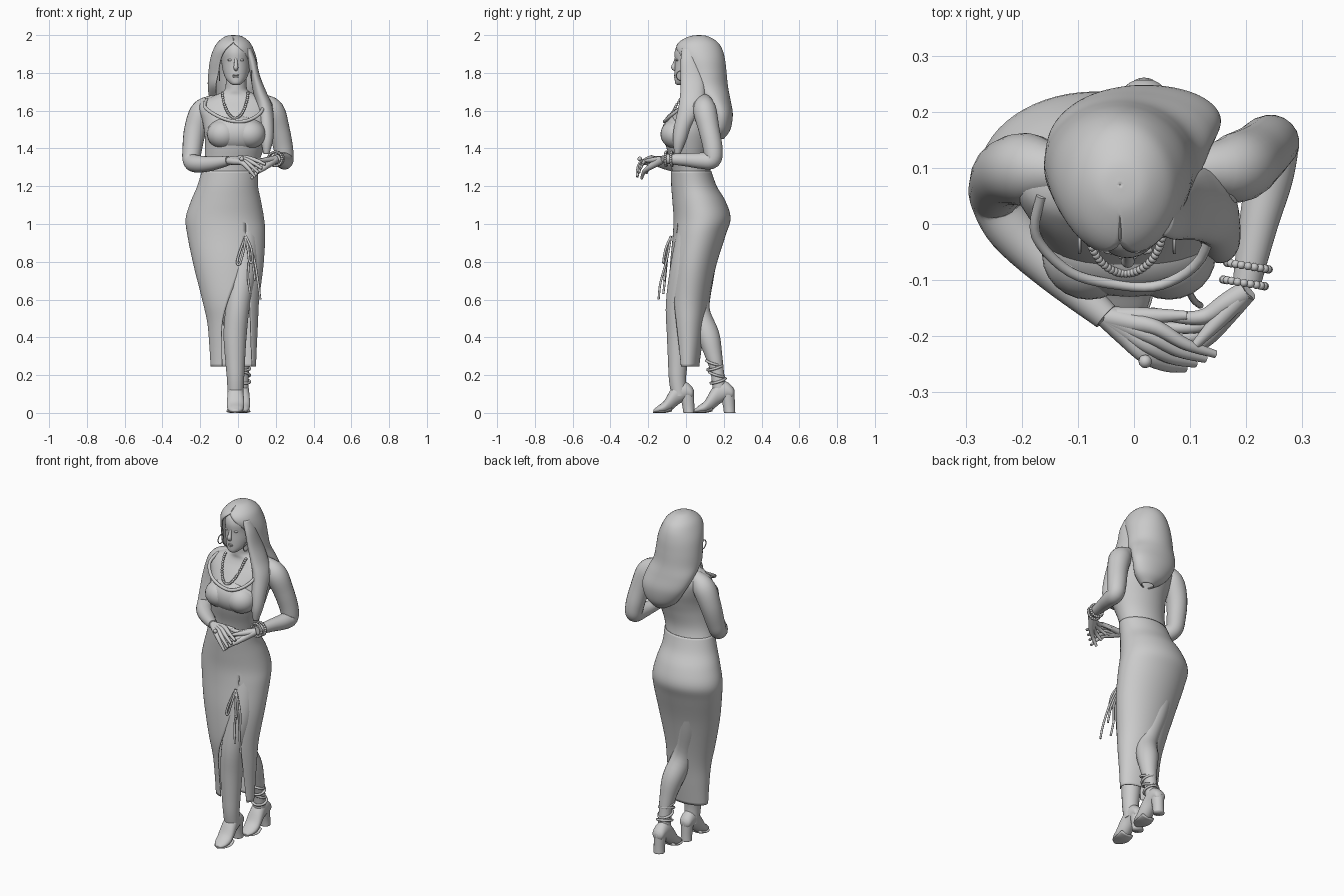
import bpy, bmesh, math
from mathutils import Vector


def resample(pts, k=5):
    """Catmull-Rom interpolation through tuples of any length."""
    out = []
    for i in range(len(pts) - 1):
        a, b, c, d = pts[max(i - 1, 0)], pts[i], pts[i + 1], pts[min(i + 2, len(pts) - 1)]
        for j in range(k):
            t = j / k
            out.append(tuple(0.5 * (2 * q + (r - p) * t + (2 * p - 5 * q + 4 * r - s) * t * t
                                    + (3 * q - p - 3 * r + s) * t ** 3) for p, q, r, s in zip(a, b, c, d)))
    return out + [tuple(pts[-1])]


def finish(name, bm, thick=0):
    bmesh.ops.recalc_face_normals(bm, faces=bm.faces)
    me = bpy.data.meshes.new(name)
    bm.to_mesh(me)
    bm.free()
    ob = bpy.data.objects.new(name, me)
    bpy.context.collection.objects.link(ob)
    for p in me.polygons:
        p.use_smooth = True
    if thick:
        m = ob.modifiers.new("thickness", 'SOLIDIFY')
        m.thickness = thick
    return ob


def loft(name, rings, n=44, axis='z', thick=0, off=(0, 0, 0)):
    """Elliptical sections (s, x0, x1, b0, b1 [, slit_left_x, slit_right_x])."""
    bm, rows = bmesh.new(), []
    slit = len(rings[0]) > 5
    for r in resample(rings):
        s, x0, x1, b0, b1 = r[:5]
        cx, rx, cb, rb = (x0 + x1) / 2, abs(x1 - x0) / 2, (b0 + b1) / 2, (b1 - b0) / 2
        t0, t1 = 0, 2 * math.pi
        if slit:
            ang = [-math.acos(max(-1, min(1, (v - cx) / max(rx, 1e-4)))) for v in r[5:]]
            t0, t1 = ang[1], ang[0] + 2 * math.pi
        row = []
        for i in range(n + 1 if slit else n):
            t = t0 + (t1 - t0) * i / n
            a, b = cx + rx * math.cos(t), cb + rb * math.sin(t)
            p = (a, b, s) if axis == 'z' else (a, s, b)
            row.append(bm.verts.new(Vector(p) + Vector(off)))
        rows.append(row)
    for p, q in zip(rows, rows[1:]):
        for i in range(n):
            j = i + 1 if slit else (i + 1) % n
            bm.faces.new((p[i], p[j], q[j], q[i]))
    if slit:
        bmesh.ops.remove_doubles(bm, verts=bm.verts, dist=.0008)
    else:
        bm.faces.new(rows[0])
        bm.faces.new(rows[-1])
    return finish(name, bm, thick)


def tube(name, pts, r=None, res=6):
    """Smooth tube through (x, y, z, radius) points."""
    pts = resample([p if r is None else (*p, r) for p in pts])
    cu = bpy.data.curves.new(name, 'CURVE')
    cu.dimensions, cu.bevel_depth, cu.bevel_resolution, cu.use_fill_caps = '3D', 1, res, True
    sp = cu.splines.new('POLY')
    sp.points.add(len(pts) - 1)
    for p, v in zip(sp.points, pts):
        p.co, p.radius = (*v[:3], 1), max(v[3], 0.001)
    sp.use_smooth = True
    ob = bpy.data.objects.new(name, cu)
    bpy.context.collection.objects.link(ob)
    bpy.ops.object.select_all(action='DESELECT')
    ob.select_set(True)
    bpy.context.view_layer.objects.active = ob
    bpy.ops.object.convert(target='MESH')
    return ob


def beads(name, centres, r, scale=(1, 1, 1), seg=12):
    bm = bmesh.new()
    for c in centres:
        vs = bmesh.ops.create_uvsphere(bm, u_segments=seg, v_segments=seg * 2 // 3, radius=r)['verts']
        for v in vs:
            v.co = Vector([v.co[i] * scale[i] + c[i] for i in range(3)])
    return finish(name, bm)


# Torso, shoulders and neck
loft("torso", [(1.12, -.235, .115, -.06, .2), (1.23, -.205, .095, -.07, .145), (1.32, -.18, .11, -.08, .125),
               (1.41, -.175, .14, -.105, .14), (1.48, -.178, .16, -.115, .16), (1.55, -.19, .17, -.085, .178),
               (1.61, -.21, .19, -.045, .178), (1.65, -.195, .18, -.015, .165), (1.68, -.125, .115, .0, .145),
               (1.705, -.075, .055, .0, .125), (1.74, -.065, .045, .0, .12), (1.79, -.065, .045, .0, .12)])
beads("draped_bust", [(-.008, -.04, 1.48)], .1, (1.58, .9, .97), 32)
beads("bust", [(-.08, -.055, 1.475), (.062, -.055, 1.475)], .08, (1.05, 1, .95), 24)

# Dress skirt with the front slit, and cowl neckline
loft("dress_skirt", [(1.28, -.192, .106, -.08, .134, .04, .04), (1.2, -.216, .106, -.078, .163, .04, .04),
                     (1.12, -.25, .122, -.072, .21, .04, .04), (1.03, -.277, .138, -.066, .236, .04, .04),
                     (.94, -.268, .144, -.07, .21, .04, .04), (.78, -.235, .135, -.085, .16, .018, .06),
                     (.6, -.19, .112, -.09, .12, -.05, .062), (.48, -.163, .106, -.078, .1, -.083, .066),
                     (.36, -.152, .1, -.065, .085, -.086, .07), (.245, -.145, .095, -.055, .07, -.084, .075)],
     n=60, thick=.005)
tube("neckline_fold", [(-.165, .05, 1.66), (-.175, -.02, 1.62), (-.115, -.085, 1.575), (-.03, -.108, 1.545),
                       (.05, -.108, 1.548), (.12, -.06, 1.59), (.145, .04, 1.66)], .009)

# Bow ties at the top of the slit
for i, (dx, dy, dz) in enumerate([(-.045, -.025, .14), (.02, -.035, .13)]):
    tube(f"bow_loop_{i}", [(.04, -.08, .935), (.04 + dx * .7, -.08 + dy * .6, .935 - dz * .6),
                           (.04 + dx, -.08 + dy, .935 - dz), (.055 + dx, -.085 + dy, .93 - dz),
                           (.058 + dx * .6, -.09 + dy * .5, .935 - dz * .5), (.042, -.08, .935)], .006, 3)
for i, (ex, ey, ez) in enumerate([(.065, -.12, .63), (.118, -.145, .6), (.09, -.115, .7)]):
    tube(f"bow_tail_{i}", [(.04, -.08, .935), (.025 + ex * .5, -.1, .82), (ex - .012, ey + .01, ez + .09),
                           (ex, ey, ez)], .006, 3)

# Legs
tube("front_leg", [(.02, .05, 1.0, .09), (.025, .0, .78, .082), (.0, -.042, .58, .065), (-.015, -.04, .42, .062),
                   (-.015, -.043, .28, .053), (-.013, -.045, .18, .046), (-.013, -.035, .09, .042)], res=8)
tube("rear_leg", [(-.13, .1, 1.0, .09), (-.085, .074, .75, .078), (-.035, .062, .55, .064), (.002, .118, .41, .06),
                  (.018, .148, .3, .045), (.022, .165, .22, .036), (.02, .18, .1, .036)], res=8)

# Heeled shoes
for name, off in (("front", (-.013, 0, 0)), ("rear", (.018, .215, 0))):
    loft(name + "_shoe", [(-.172, -.015, .015, .002, .018), (-.15, -.036, .036, 0, .036), (-.115, -.045, .045, 0, .065),
                          (-.08, -.045, .045, .012, .125), (-.04, -.041, .041, .045, .17), (0, -.039, .039, .07, .165),
                          (.03, -.033, .033, .075, .14), (.042, -.015, .015, .09, .12)], 28, 'y', off=off)
    loft(name + "_heel", [(0, -.032, .032, -.014, .046), (.04, -.031, .031, -.02, .044),
                          (.11, -.035, .035, -.035, .042)], 24, off=off)
    loft(name + "_sole", [(-.174, -.012, .012, 0, .008), (-.15, -.04, .04, 0, .01), (-.11, -.048, .048, 0, .014),
                          (-.075, -.043, .043, .008, .03)], 20, 'y', off=off)
for i, z in enumerate((.17, .205, .24, .265)):
    bpy.ops.mesh.primitive_torus_add(location=(.022, .168 - .25 * (z - .18), z), major_radius=.041, minor_radius=.007,
                                     rotation=((-1) ** i * .3, .15, 0), major_segments=28, minor_segments=8)
    bpy.context.object.name = f"ankle_strap_{i}"
    bpy.ops.object.shade_smooth()

# Arms
tube("right_arm", [(-.06, .09, 1.655, .03), (-.14, .095, 1.635, .046), (-.19, .098, 1.592, .064),
                   (-.226, .092, 1.5, .059), (-.242, .07, 1.4, .052), (-.245, .045, 1.335, .047),
                   (-.215, -.01, 1.318, .046), (-.14, -.085, 1.32, .038), (-.05, -.165, 1.335, .025)], res=8)
tube("left_arm", [(.05, .09, 1.66, .03), (.13, .097, 1.642, .045), (.183, .1, 1.6, .062), (.218, .122, 1.5, .056),
                  (.24, .142, 1.4, .052), (.247, .138, 1.34, .047), (.24, .08, 1.335, .043), (.222, 0, 1.34, .035),
                  (.2, -.11, 1.345, .025)], res=8)


# Hands: four fingers fanning from the palm, and a thumb
def hand(name, wrist, knuckles, tips, thumb):
    w = Vector(wrist)
    for i in range(4):
        k = Vector(knuckles[0]).lerp(knuckles[1], i / 3)
        t = Vector(tips[0]).lerp(tips[1], i / 3)
        m = k.lerp(t, .5) + Vector((0, -.006, .006))
        tube(f"{name}_finger_{i}", [(*w, .02), (*w.lerp(k, .5), .018), (*k, .014), (*m, .0105), (*t, .007)], res=4)
    tube(name + "_thumb", [(*w, .018), (*w.lerp(thumb, .5), .015), (*thumb, .008)], res=4)


hand("right_hand", (-.05, -.165, 1.335), [(.04, -.185, 1.35), (.02, -.235, 1.325)],
     [(.145, -.232, 1.315), (.09, -.258, 1.25)], (.095, -.163, 1.345))
hand("left_hand", (.2, -.12, 1.343), [(.125, -.165, 1.335), (.135, -.2, 1.295)],
     [(.03, -.155, 1.33), (.07, -.235, 1.24)], (.11, -.215, 1.335))
beads("finger_ring", [(.02, -.245, 1.345)], .012)

# Head and face
loft("head", [(1.735, -.025, .005, -.045, -.02), (1.745, -.042, .022, -.057, .01), (1.77, -.065, .045, -.06, .07),
              (1.81, -.08, .06, -.06, .13), (1.86, -.088, .066, -.058, .17), (1.91, -.09, .066, -.06, .17),
              (1.95, -.075, .05, -.042, .16), (1.98, -.04, .02, .01, .1)])
tube("nose", [(-.011, -.05, 1.888, .006), (-.011, -.06, 1.85, .0095), (-.011, -.066, 1.828, .0125),
              (-.011, -.055, 1.816, .008)], res=4)
beads("lips", [(-.011, -.058, 1.788), (-.011, -.057, 1.779)], .008, (2.2, .8, .6))
beads("eyes", [(-.041, -.047, 1.868), (.019, -.047, 1.868)], .012, (1.2, .6, .5))

# Long hair falling down the back, and a lock over the left shoulder
loft("hair", [(2.0, -.026, -.024, .069, .071, -.025, -.025), (1.994, -.065, .02, .02, .115, -.025, -.025),
              (1.965, -.105, .06, -.035, .165, -.025, -.025), (1.925, -.13, .083, -.058, .192, -.065, .014),
              (1.87, -.148, .1, -.042, .207, -.092, .056), (1.8, -.157, .108, -.02, .215, -.105, .068),
              (1.73, -.16, .118, -.005, .222, -.118, .08), (1.66, -.15, .14, .07, .235, -.11, .1),
              (1.58, -.115, .155, .12, .248, -.08, .11), (1.5, -.06, .135, .125, .235, -.02, .09),
              (1.45, .01, .085, .14, .2, .04, .05)], thick=.006)
loft("shoulder_lock", [(1.93, .03, .07, -.02, .05), (1.87, .05, .095, -.028, .06), (1.78, .066, .118, -.028, .09),
                       (1.7, .08, .15, -.03, .1), (1.62, .1, .183, -.04, .09), (1.52, .112, .19, -.062, .03),
                       (1.44, .122, .185, -.07, 0), (1.37, .135, .165, -.06, -.03)], 28)

# Jewellery
necklace = []
for i in range(33):
    a = math.pi * i / 32
    necklace.append((-.015 - .068 * math.cos(a), .0 - .088 * math.sin(a), 1.695 - .135 * math.sin(a) ** 1.3))
beads("necklace", necklace, .0075)
for k, (cx, y) in enumerate([(.203, -.075), (.196, -.105)]):
    beads(f"bracelet_{k}", [(cx + .037 * math.cos(i * math.pi / 10), y - .006 * math.cos(i * math.pi / 10),
                             1.345 + .037 * math.sin(i * math.pi / 10)) for i in range(20)], .0075)
for x in (-.097, .072):
    bpy.ops.mesh.primitive_torus_add(location=(x, -.025, 1.785), rotation=(0, math.pi / 2, 0), major_radius=.026,
                                     minor_radius=.003, major_segments=28, minor_segments=8)
    bpy.context.object.name = "earring"
    bpy.ops.object.shade_smooth()
